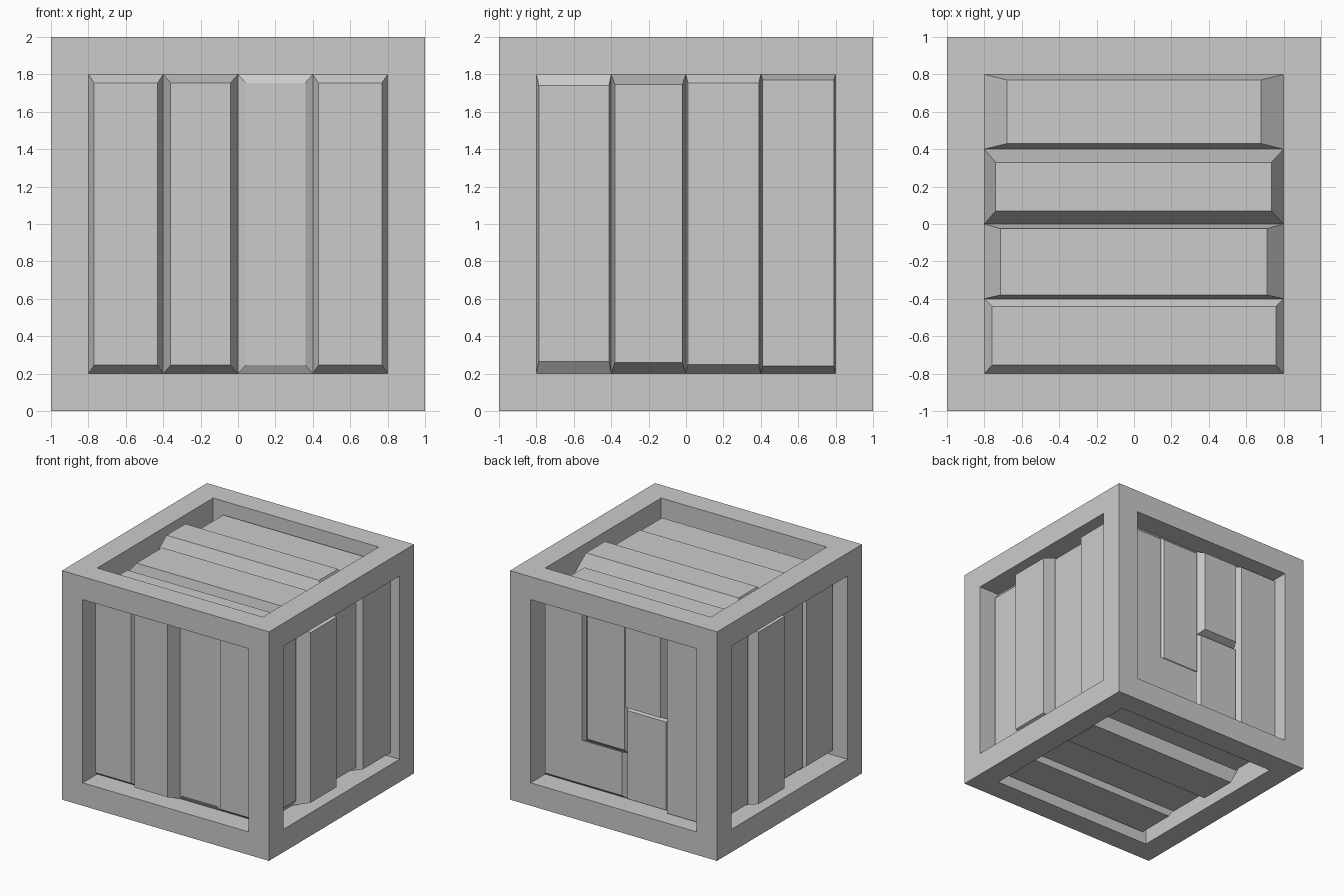
import bpy, bmesh
from mathutils import Vector

if "Cube" in bpy.data.objects:
    bpy.data.objects.remove(bpy.data.objects["Cube"])

X, Y, Z = Vector((1, 0, 0)), Vector((0, 1, 0)), Vector((0, 0, 1))
CENTRE = Z
# Side name -> axes running right and up as seen from outside
SIDES = {"front": (X, Z), "right": (Y, Z), "back": (-X, Z),
         "left": (-Y, Z), "top": (X, Y), "bottom": (-X, Y)}


def finish(bm, name):
    me = bpy.data.meshes.new(name)
    bm.to_mesh(me)
    bm.free()
    ob = bpy.data.objects.new(name, me)
    bpy.context.collection.objects.link(ob)


def raised_panel(name, side, outer, inner, depth):
    """Bevelled panel: outline on the recess floor, face at a depth below the frame."""
    a, b = SIDES[side]
    n = a.cross(b)
    bm = bmesh.new()
    base = [bm.verts.new(CENTRE + a * p + b * q + n * 0.8) for p, q in outer]
    face = [bm.verts.new(CENTRE + a * p + b * q + n * (1 - depth)) for p, q in inner]
    bm.faces.new(face)
    for i in range(len(base)):
        j = (i + 1) % len(base)
        bm.faces.new((base[i], base[j], face[j], face[i]))
    finish(bm, name)


def plank(name, side, rect, inset, depth):
    l, b, r, t = rect
    il, ib, ir, it = inset
    corners = lambda l, b, r, t: [(l, b), (r, b), (r, t), (l, t)]
    raised_panel(name, side, corners(*rect),
                 corners(l + il, b + ib, r - ir, t - it), depth)


# Frame: cube with a square recess cut into every side, floors left to the planks
bm = bmesh.new()
bmesh.ops.create_cube(bm, size=2)
bmesh.ops.translate(bm, verts=bm.verts, vec=CENTRE)
sides = list(bm.faces)
bmesh.ops.inset_individual(bm, faces=sides, thickness=0.2, use_even_offset=True)
floors = bmesh.ops.extrude_discrete_faces(bm, faces=sides)["faces"]
bm.normal_update()
for f in floors:
    shift = f.normal * -0.2
    for v in f.verts:
        v.co += shift
bmesh.ops.delete(bm, geom=floors, context='FACES')
finish(bm, "crate_frame")

# Upright planks: (left, bottom, right, top inset), depth
UPRIGHT = {
    "front": [((.03, .045, .03, .045), .135), ((.04, .045, .04, .045), .085),
              ((.04, .045, .04, .045), .175), ((.03, .045, .03, .045), .14)],
    "right": [((.013, .065, .012, .06), .15), ((.02, .06, .02, .055), .035),
              ((.01, .05, .01, .045), .135), ((.01, .04, .01, .03), .08)],
    "left": [((.02, .05, .02, .05), .105), ((.02, .05, .02, .05), .035),
             ((.02, .05, .02, .05), .14), ((.02, .05, .02, .05), .13)],
}
for side, rows in UPRIGHT.items():
    for i, (inset, d) in enumerate(rows):
        l = -0.8 + 0.4 * i
        plank(f"{side}_plank_{i + 1}", side, (l, -.8, l + .4, .8), inset, d)

# Lying planks on the lid and base
LYING = {
    "top": [((.04, .045, .04, .04), .145), ((.085, .02, .09, .025), .095),
            ((.06, .07, .065, .07), .03), ((.12, .03, .12, .03), .105)],
    "bottom": [((.06, .03, .06, .03), .08), ((.06, .03, .06, .03), .1),
               ((.06, .03, .06, .03), .05), ((.06, .03, .06, .03), .14)],
}
for side, rows in LYING.items():
    for i, (inset, d) in enumerate(rows):
        b = -0.8 + 0.4 * i
        plank(f"{side}_plank_{i + 1}", side, (-.8, b, .8, b + .4), inset, d)

# Back: L-shaped board, short boards and one full plank
raised_panel("back_corner_board", "back",
             [(-.8, -.8), (0, -.8), (0, -.4), (-.4, -.4), (-.4, .8), (-.8, .8)],
             [(-.772, -.765), (-.03, -.765), (-.03, -.384), (-.413, -.384),
              (-.413, .75), (-.772, .75)], .157)
plank("back_long_board", "back", (-.4, -.4, 0, .8), (.028, .032, .014, .035), .17)
plank("back_upper_board", "back", (0, 0, .4, .8), (.033, .035, .03, .033), .12)
plank("back_lower_board", "back", (0, -.8, .4, 0), (.024, .02, .004, .01), .16)
plank("back_plank", "back", (.4, -.8, .8, .8), (.03, .015, .005, .02), .125)
